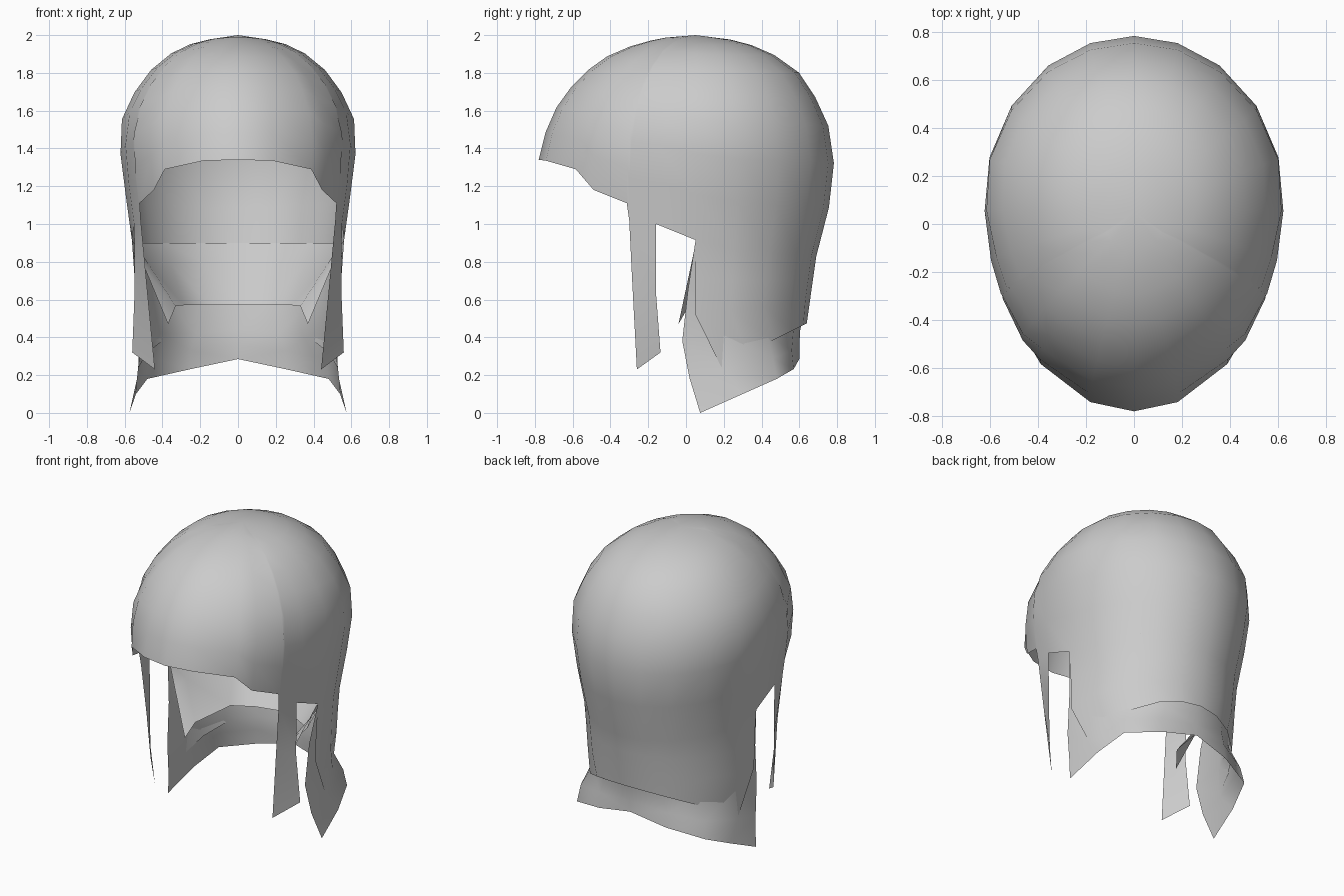
import bpy, bmesh, math
from mathutils import Vector

if "Cube" in bpy.data.objects:
    bpy.data.objects.remove(bpy.data.objects["Cube"])

hair = bpy.data.materials.new("hair_grey")
hair.diffuse_color = (0.6, 0.6, 0.6, 1)
hair.use_nodes = True
hair.node_tree.nodes["Principled BSDF"].inputs["Base Color"].default_value = hair.diffuse_color

# Horizontal sections of the head: z, front y, back y, half width
RINGS = [(2.0, 0.05, 0.05, 0), (1.985, -0.13, 0.2, 0.12), (1.95, -0.27, 0.34, 0.26),
         (1.90, -0.40, 0.46, 0.36), (1.80, -0.54, 0.60, 0.48), (1.68, -0.65, 0.68, 0.56),
         (1.54, -0.73, 0.75, 0.622), (1.34, -0.78, 0.785, 0.623), (1.15, -0.78, 0.765, 0.595),
         (1.0, -0.78, 0.745, 0.575), (0.83, -0.78, 0.69, 0.55), (0.48, -0.78, 0.64, 0.545),
         (0.2, -0.78, 0.62, 0.53)]


def section(z):
    for a, b in zip(RINGS, RINGS[1:]):
        if z >= b[0]:
            t = (a[0] - z) / (a[0] - b[0])
            return [p + (q - p) * t for p, q in zip(a[1:], b[1:])]
    return RINGS[-1][1:]


def head(deg, z):
    """Point on the head: 0 degrees is the front, 90 the side, 180 the back."""
    yf, yb, w = section(z)
    mid = 0.05 + 0.05 * min(1, w / 0.6)
    c = math.cos(math.radians(deg))
    reach = mid - yf if c > 0 else yb - mid
    return Vector((w * math.sin(math.radians(deg)), mid - reach * c, z))


def build(name, grids):
    """Weld grids of points (lists of columns), mirror across x, smooth."""
    bm = bmesh.new()
    for cols in grids:
        vs = [[bm.verts.new(p) for p in col] for col in cols]
        for a, b in zip(vs, vs[1:]):
            for i in range(len(a) - 1):
                bm.faces.new((a[i], a[i + 1], b[i + 1], b[i]))
    bmesh.ops.remove_doubles(bm, verts=bm.verts, dist=0.0005)
    for v in bm.verts:
        if abs(v.co.x) < 0.001:
            v.co.x = 0
    # Face the sheet outwards
    bm.normal_update()
    out = sum(f.normal.dot(f.calc_center_median() - Vector((0, 0.1, 1))) * f.calc_area()
              for f in bm.faces)
    if out < 0:
        bmesh.ops.reverse_faces(bm, faces=bm.faces)
    me = bpy.data.meshes.new(name)
    bm.to_mesh(me)
    bm.free()
    me.materials.append(hair)
    for p in me.polygons:
        p.use_smooth = True
    ob = bpy.data.objects.new(name, me)
    bpy.context.collection.objects.link(ob)
    mirror = ob.modifiers.new("mirror", 'MIRROR')
    mirror.merge_threshold = 0.001
    return ob


# Crown: columns of (angle, hairline height)
HAIRLINE = [(0, 1.34), (17, 1.335), (39, 1.29), (48, 1.18), (62, 1.11), (63, 1.02),
            (73, 1.0), (87, 0.915), (105, 0.87), (125, 0.85), (145, 0.84), (163, 0.83), (180, 0.83)]
STEPS = [0, 0.02, 0.045, 0.09, 0.17, 0.28, 0.41, 0.58, 0.78, 1]
crown = [[head(a, 2 - (2 - zb) * f) for f in STEPS] for a, zb in HAIRLINE]

# Side lock hanging in front of the ear
side_lock = [[head(63, 1.02), Vector((0.485, -0.285, 0.7)), Vector((0.44, -0.26, 0.23))],
             [head(73, 1.0), Vector((0.547, -0.16, 0.65)), Vector((0.56, -0.135, 0.32))]]

# Back panel, hanging from the crown to a pointed lower edge
back_panel = []
for a, zt in HAIRLINE[7:]:
    low = 100 + (a - 87) * 80 / 93
    y = head(low, 0.35).y
    zb = 0.25 + 0.52 * (y - 0.2)
    zm = 0.52 + 0.1 * (a - 87) / 93
    back_panel.append([head(a, zt), head(a, (zt + zm) / 2), head(a, zm), head(low, zb)])
build("hair_cap", [crown, side_lock, back_panel])


# Flared layer under the back panel
def inset(deg, z, d=0.02):
    p = head(deg, z)
    c = Vector((0, 0.1, z))
    return c + (p - c) * (1 - d / 0.55)


under = [[head(87, 0.915), (0.525, 0.01, 0.65), (0.515, -0.02, 0.38), (0.535, 0.02, 0.18), (0.575, 0.075, 0)],
         [inset(105, 0.85), inset(102, 0.62), inset(102, 0.42), (0.525, 0.2, 0.22), (0.54, 0.3, 0.1)],
         [inset(130, 0.84), inset(130, 0.62), inset(130, 0.42), (0.465, 0.46, 0.29), (0.48, 0.48, 0.18)],
         [inset(155, 0.83), inset(155, 0.62), inset(155, 0.42), (0.25, 0.56, 0.33), (0.25, 0.57, 0.232)],
         [inset(180, 0.83), inset(180, 0.62), (0, 0.605, 0.44), (0, 0.60, 0.36), (0, 0.60, 0.285)]]
build("under_layer", [under])

# Inner nape layer leaning in towards the neck
nape_edge = [(87, (0.37, -0.04, 0.47)), (97, (0.33, 0.015, 0.565)),
             (135, (0.287, 0.33, 0.57)), (160, (0.15, 0.405, 0.57)), (180, (0, 0.44, 0.57))]
nape = []
for a, end in nape_edge:
    top, end = inset(a, 0.9, 0.01), Vector(end)
    nape.append([top, top.lerp(end, 0.4) + (top - end) * 0.06, end])
build("nape_layer", [nape])
